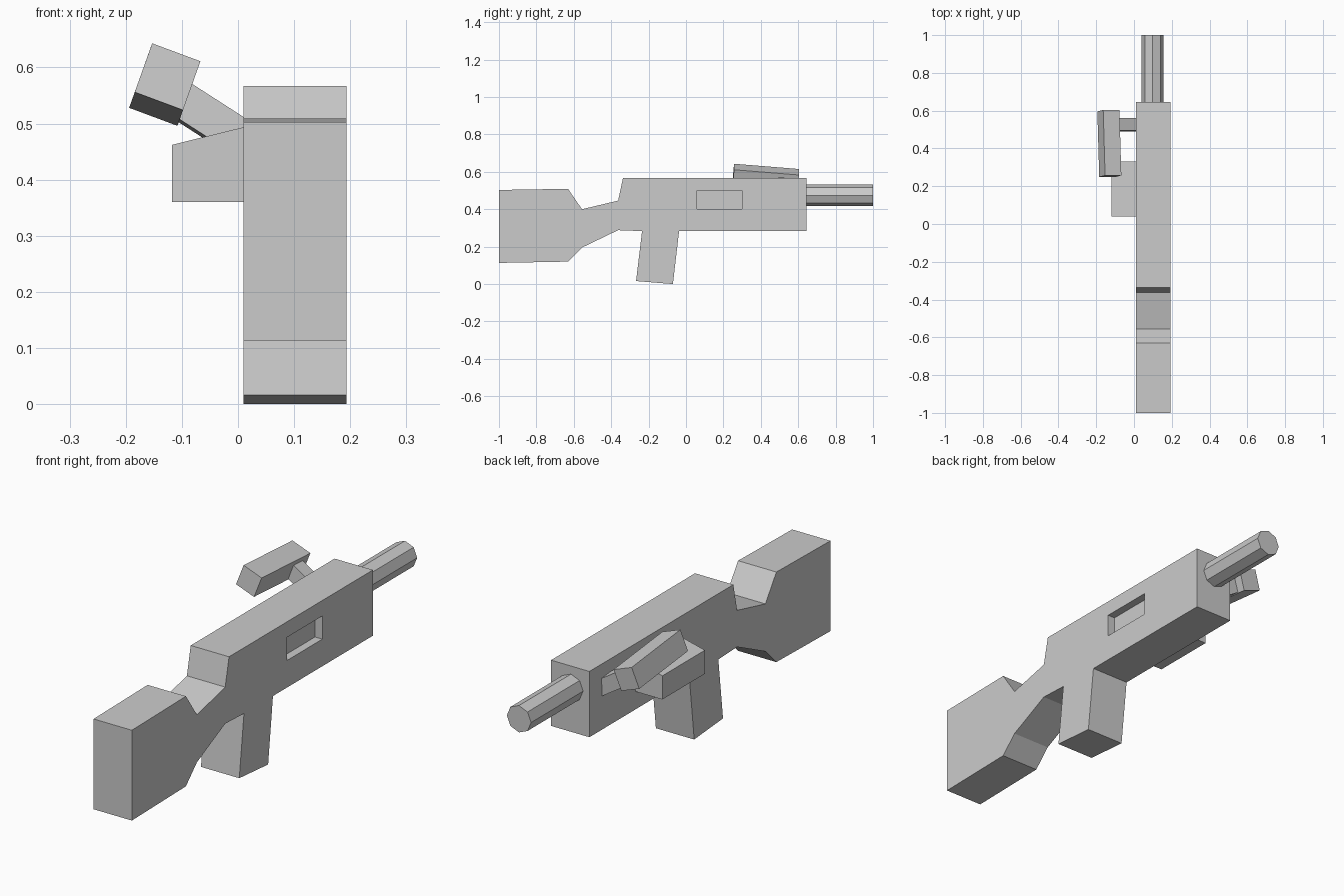
import bpy
import bmesh
from math import pi
from mathutils import Vector, Matrix

default = bpy.data.objects.get("Cube")
if default:
    bpy.data.objects.remove(default, do_unlink=True)

grey = bpy.data.materials.new("light_grey")
grey.use_nodes = True
grey.diffuse_color = (0.6, 0.6, 0.6, 1)
grey.node_tree.nodes["Principled BSDF"].inputs["Base Color"].default_value = grey.diffuse_color


def finish(name, bm):
    """Turn a bmesh into a flat-shaded grey object."""
    bmesh.ops.recalc_face_normals(bm, faces=bm.faces)
    mesh = bpy.data.meshes.new(name)
    bm.to_mesh(mesh)
    bm.free()
    mesh.materials.append(grey)
    obj = bpy.data.objects.new(name, mesh)
    bpy.context.collection.objects.link(obj)
    return obj


def prism(name, outline, direction):
    """Extrude a closed outline along a direction."""
    bm = bmesh.new()
    face = bm.faces.new([bm.verts.new(p) for p in outline])
    extruded = bmesh.ops.extrude_face_region(bm, geom=[face], use_keep_orig=True)
    moved = [v for v in extruded["geom"] if isinstance(v, bmesh.types.BMVert)]
    bmesh.ops.translate(bm, verts=moved, vec=direction)
    return finish(name, bm)


def block(name, corner, a, b, c):
    """Box spanned by three edge vectors from one corner."""
    o, a, b = Vector(corner), Vector(a), Vector(b)
    return prism(name, [o, o + a, o + a + b, o + b], Vector(c))


# Body, stock and grip share one side profile (y, z)
LEFT, RIGHT = 0.01, 0.193
profile = [
    (-1, 0.113), (-0.631, 0.12), (-0.556, 0.195), (-0.363, 0.288),
    (-0.235, 0.283), (-0.267, 0.016), (-0.07, 0), (-0.037, 0.283),
    (0.645, 0.283), (0.645, 0.567), (-0.337, 0.567), (-0.363, 0.446),
    (-0.556, 0.4), (-0.631, 0.509), (-1, 0.503),
]
body = prism("body", [(LEFT, y, z) for y, z in profile], (RIGHT - LEFT, 0, 0))

# Shallow port in the side of the body
cutter = block("port_cutter", (RIGHT - 0.035, 0.06, 0.4), (0.1, 0, 0), (0, 0.24, 0), (0, 0, 0.1))
cutter.hide_render = True
cut = body.modifiers.new("port", "BOOLEAN")
cut.operation = "DIFFERENCE"
cut.solver = "EXACT"
cut.object = cutter
bpy.context.view_layer.objects.active = body
bpy.ops.object.modifier_apply(modifier=cut.name)
bpy.data.objects.remove(cutter, do_unlink=True)

# Eight-sided barrel
bm = bmesh.new()
bmesh.ops.create_cone(bm, cap_ends=True, segments=8, radius1=0.058, radius2=0.058, depth=0.4,
                      matrix=Matrix.Translation((0.098, 0.8, 0.474)) @ Matrix.Rotation(pi / 2, 4, "X"))
finish("barrel", bm)

# Side block with a sloping top
block_outline = [(-0.118, 0.36), (0.02, 0.36), (0.02, 0.496), (-0.118, 0.462)]
prism("side_block", [(x, 0.04, z) for x, z in block_outline], (0, 0.29, 0))

# Tilted sight and the stem that carries it
block("sight", (-0.153, 0.257, 0.643), (0.086, 0, -0.032), (-0.031, -0.008, -0.087), (-0.01, 0.347, -0.028))
block("sight_stem", (0.05, 0.495, 0.486), (-0.14, 0, 0.09), (-0.035, -0.004, -0.055), (-0.002, 0.067, -0.005))
